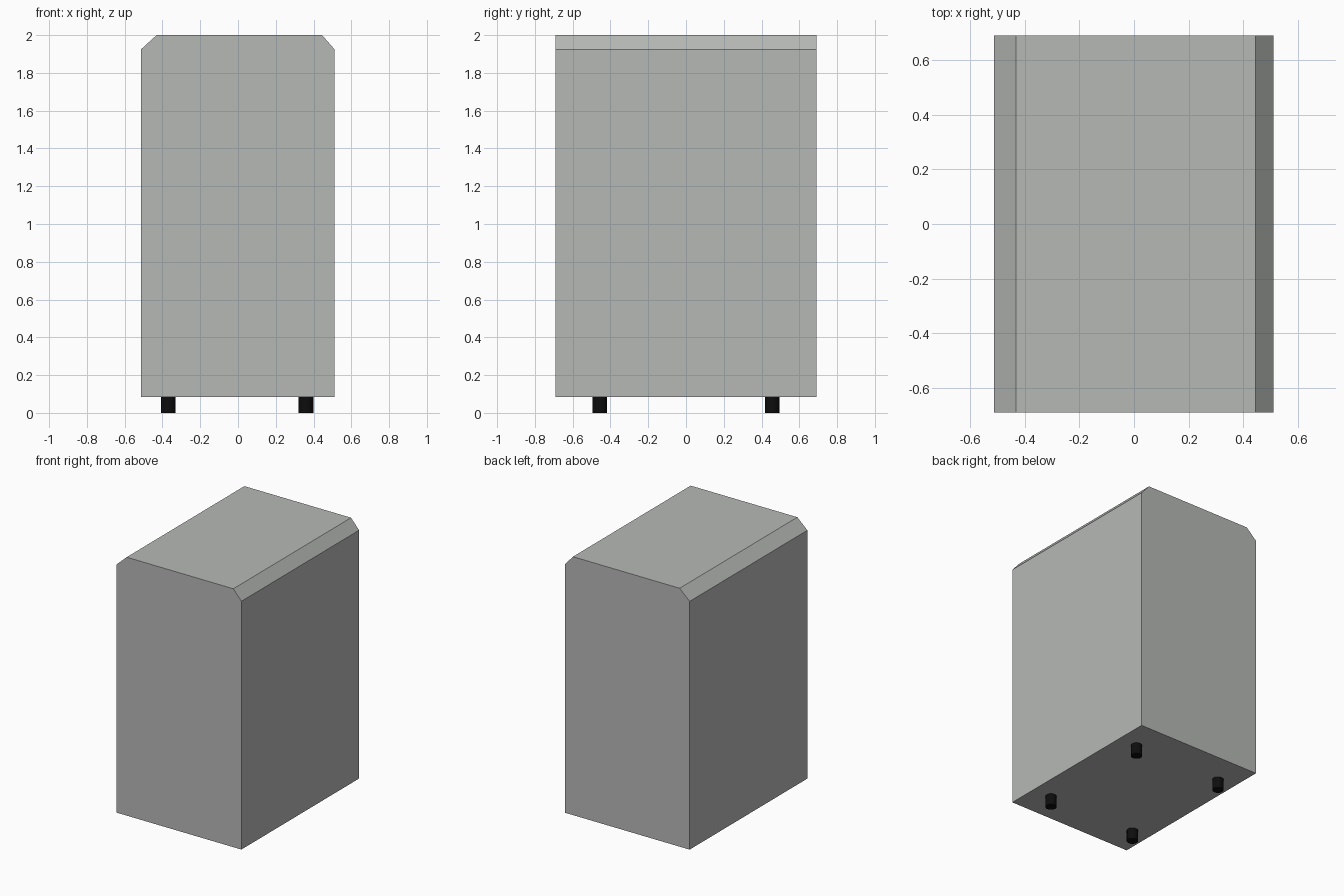
import bpy, bmesh

if "Cube" in bpy.data.objects:
    bpy.data.objects.remove(bpy.data.objects["Cube"])

def material(name, rgb):
    m = bpy.data.materials.new(name)
    m.diffuse_color = (*rgb, 1.0)
    m.use_nodes = True
    m.node_tree.nodes["Principled BSDF"].inputs["Base Color"].default_value = m.diffuse_color
    return m

grey = material("warm grey", (0.47, 0.485, 0.47))
black = material("black", (0.004, 0.004, 0.004))

def add_object(name, bm, mat):
    bmesh.ops.recalc_face_normals(bm, faces=bm.faces)
    mesh = bpy.data.meshes.new(name)
    bm.to_mesh(mesh)
    bm.free()
    mesh.materials.append(mat)
    ob = bpy.data.objects.new(name, mesh)
    bpy.context.collection.objects.link(ob)
    return ob

# Cabinet body: front profile with bevelled top corners, extruded front to back
profile = [(-0.513, 0.083), (0.511, 0.083), (0.511, 1.925),
           (0.445, 2.0), (-0.431, 2.0), (-0.513, 1.925)]
half_depth = 0.69
bm = bmesh.new()
face = bm.faces.new([bm.verts.new((x, -half_depth, z)) for x, z in profile])
ext = bmesh.ops.extrude_face_region(bm, geom=[face])
moved = [g for g in ext["geom"] if isinstance(g, bmesh.types.BMVert)]
bmesh.ops.translate(bm, verts=moved, vec=(0, 2 * half_depth, 0))
add_object("cabinet_body", bm, grey)

# Four round feet
for side, x in (("left", -0.369), ("right", 0.36)):
    for end, y in (("front", -0.457), ("back", 0.456)):
        bm = bmesh.new()
        bmesh.ops.create_cone(bm, cap_ends=True, segments=24,
                              radius1=0.039, radius2=0.039, depth=0.083)
        bmesh.ops.translate(bm, verts=bm.verts, vec=(x, y, 0.0415))
        foot = add_object(f"foot_{end}_{side}", bm, black)
        for p in foot.data.polygons:
            p.use_smooth = len(p.vertices) == 4
        for e in foot.data.edges:
            z = [foot.data.vertices[i].co.z for i in e.vertices]
            e.use_edge_sharp = abs(z[0] - z[1]) < 1e-4
